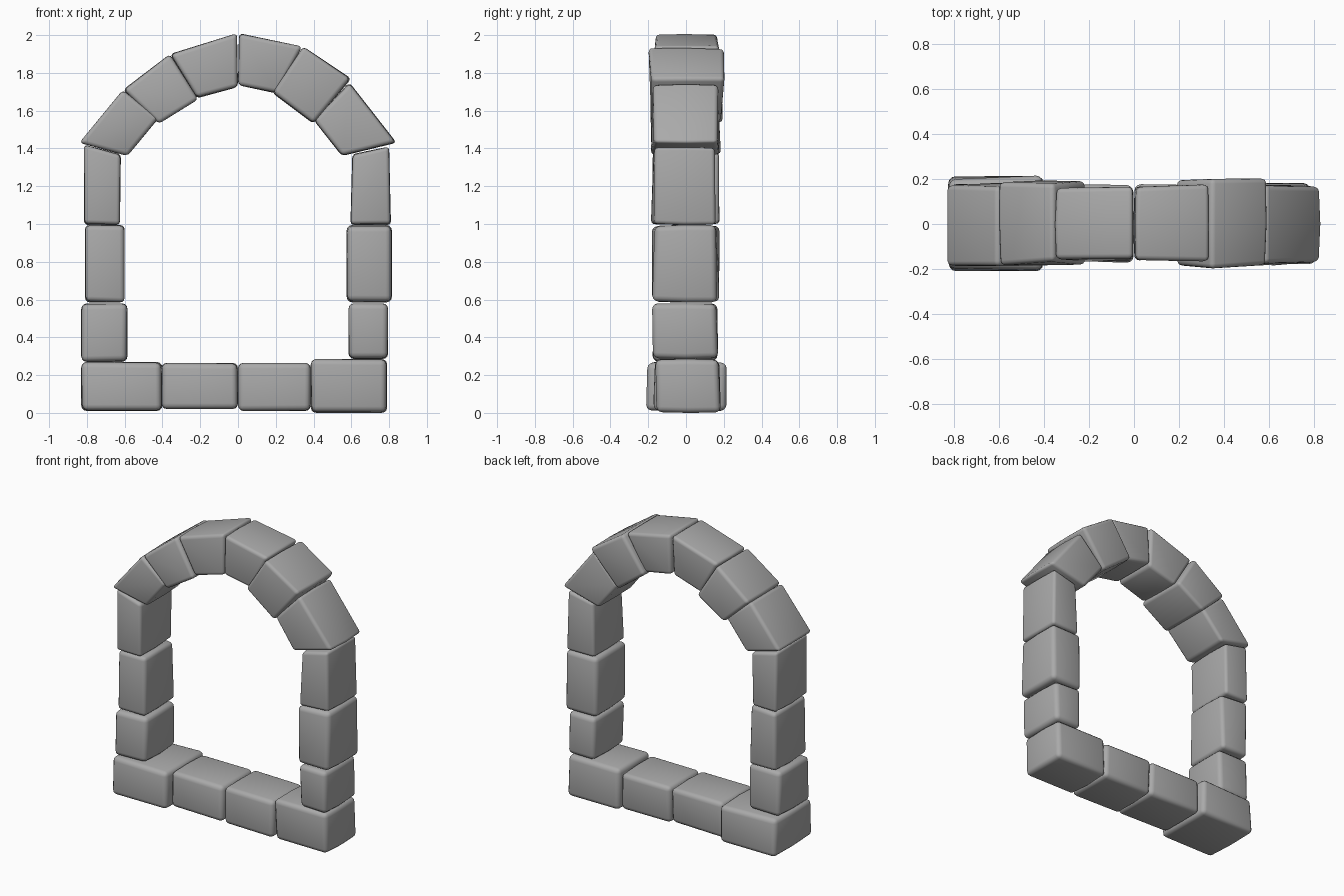
import bpy
import bmesh
import random
from mathutils import Vector

random.seed(4)
if "Cube" in bpy.data.objects:
    bpy.data.objects.remove(bpy.data.objects["Cube"], do_unlink=True)

stone = bpy.data.materials.new("grey stone")
stone.use_nodes = True
COLOR = (0.4, 0.4, 0.4, 1)
stone.diffuse_color = COLOR
stone.node_tree.nodes["Principled BSDF"].inputs["Base Color"].default_value = COLOR


def block(name, corners, front, back, bevel=0.03):
    """Worn stone: a four-cornered outline (x, z), extruded in depth and rounded."""
    bm = bmesh.new()
    mid = sum((Vector(c) for c in corners), Vector((0, 0))) / 4
    rings = []
    for y, sign in ((front, 1), (back, -1)):
        ring = []
        for c in corners:
            # the two ends are pulled in a little and set unevenly
            p = mid + (Vector(c) - mid) * random.uniform(0.96, 1.0)
            ring.append(bm.verts.new((p.x, y + sign * random.uniform(0, 0.025), p.y)))
        rings.append(ring)
    # middle ring keeps the full outline, so the stone bulges
    rings.insert(1, [bm.verts.new((c[0], (front + back) / 2, c[1])) for c in corners])
    bm.faces.new(rings[0])
    bm.faces.new(rings[2][::-1])
    for a, b in zip(rings, rings[1:]):
        for i in range(4):
            j = (i + 1) % 4
            bm.faces.new((a[i], b[i], b[j], a[j]))
    bmesh.ops.recalc_face_normals(bm, faces=bm.faces)
    mesh = bpy.data.meshes.new(name)
    bm.to_mesh(mesh)
    bm.free()
    mesh.materials.append(stone)
    mesh.shade_smooth()
    obj = bpy.data.objects.new(name, mesh)
    bpy.context.collection.objects.link(obj)
    mod = obj.modifiers.new("worn edges", "BEVEL")
    mod.width = bevel
    mod.segments = 3
    mod.limit_method = "ANGLE"
    mod.angle_limit = 0.6
    return obj


def box(x0, x1, z0, z1):
    return [(x0, z0), (x1, z0), (x1, z1), (x0, z1)]


# Sill stones along the ground
block("sill_corner_right", box(-0.83, -0.40, 0.01, 0.27), -0.215, 0.22)
block("sill_stone_right", box(-0.405, 0, 0.02, 0.265), -0.18, 0.18)
block("sill_stone_left", box(0, 0.385, 0.01, 0.265), -0.18, 0.18)
block("sill_corner_left", box(0.385, 0.79, 0, 0.285), -0.17, 0.19)

# Upright jambs, from the bottom up
block("jamb_right_lower", box(-0.83, -0.585, 0.27, 0.58), -0.18, 0.18)
block("jamb_right_middle", box(-0.81, -0.60, 0.585, 0.995), -0.18, 0.18, 0.025)
block("jamb_right_upper", [(-0.815, 0.995), (-0.625, 0.995), (-0.62, 1.37), (-0.815, 1.42)],
      -0.18, 0.18, 0.02)
block("jamb_left_lower", box(0.585, 0.795, 0.285, 0.58), -0.19, 0.18)
block("jamb_left_middle", box(0.575, 0.815, 0.585, 0.995), -0.185, 0.175)
block("jamb_left_upper", [(0.595, 0.995), (0.81, 0.995), (0.80, 1.41), (0.605, 1.37)],
      -0.19, 0.17, 0.02)

# Arch stones, from the right foot over the top to the left foot
arch = [
    ([(-0.84, 1.43), (-0.585, 1.36), (-0.42, 1.56), (-0.61, 1.71)], -0.19, 0.19),
    ([(-0.61, 1.71), (-0.42, 1.53), (-0.21, 1.66), (-0.36, 1.90)], -0.185, 0.20),
    ([(-0.36, 1.90), (-0.22, 1.665), (0, 1.725), (-0.005, 2.01)], -0.17, 0.17),
    ([(0.005, 2.01), (0, 1.735), (0.21, 1.69), (0.34, 1.94)], -0.17, 0.18),
    ([(0.345, 1.94), (0.18, 1.695), (0.40, 1.53), (0.60, 1.77)], -0.205, 0.205),
    ([(0.59, 1.75), (0.40, 1.55), (0.55, 1.36), (0.84, 1.43)], -0.19, 0.19),
]
for i, (corners, front, back) in enumerate(arch, 1):
    block(f"arch_stone_{i}", corners, front, back, 0.022)
